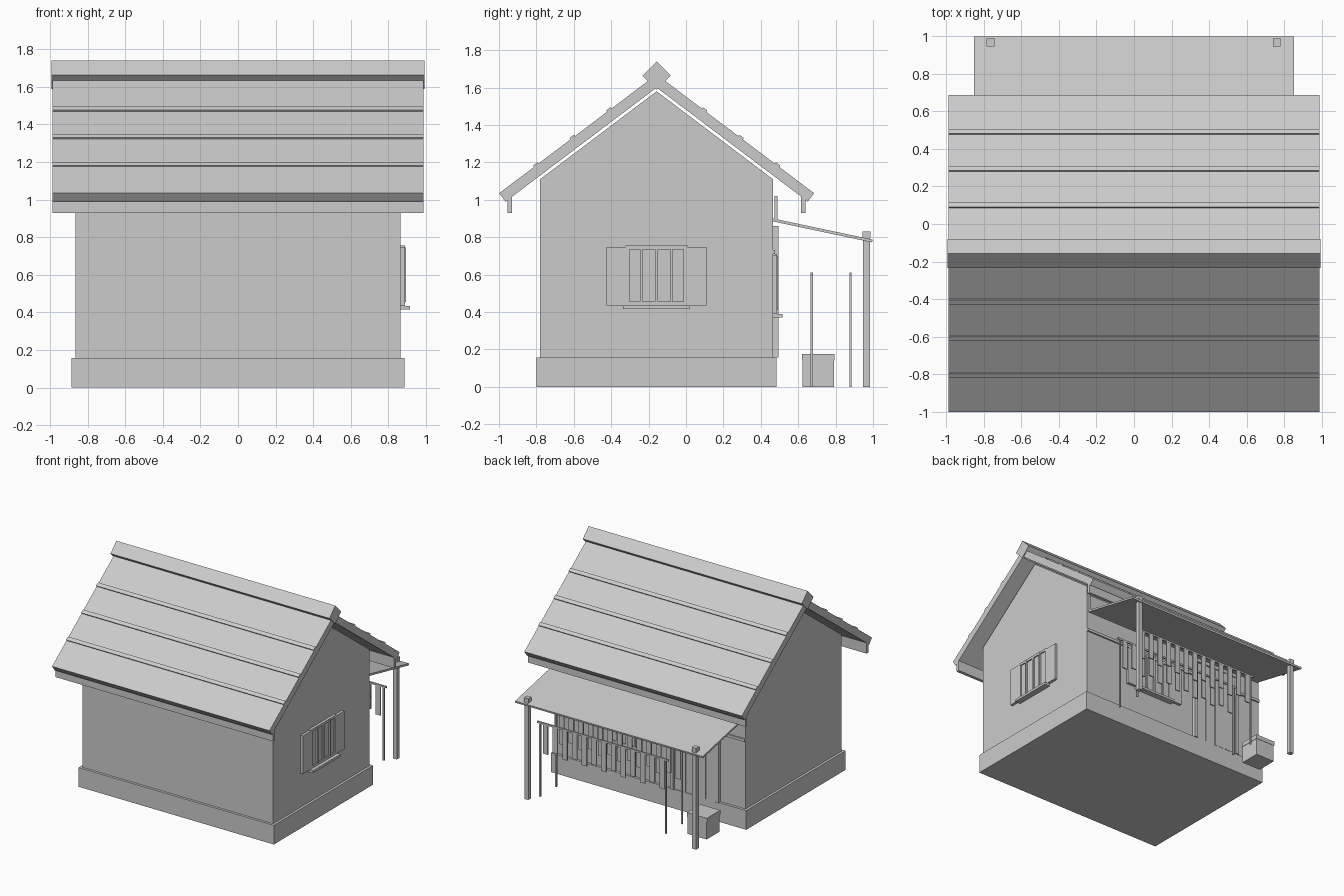
import bpy, bmesh

if "Cube" in bpy.data.objects:
    bpy.data.objects.remove(bpy.data.objects["Cube"])

RIDGE_Y = -0.157


def prism(name, pts, x0, x1):
    """Extrude a (y, z) outline along x."""
    bm = bmesh.new()
    face = bm.faces.new([bm.verts.new((x0, y, z)) for y, z in pts])
    ext = bmesh.ops.extrude_face_region(bm, geom=[face])
    vs = [v for v in ext["geom"] if isinstance(v, bmesh.types.BMVert)]
    bmesh.ops.translate(bm, verts=vs, vec=(x1 - x0, 0, 0))
    bmesh.ops.recalc_face_normals(bm, faces=bm.faces)
    me = bpy.data.meshes.new(name)
    bm.to_mesh(me)
    bm.free()
    ob = bpy.data.objects.new(name, me)
    bpy.context.collection.objects.link(ob)
    return ob


def box(name, x, y, z):
    return prism(name, [(y[0], z[0]), (y[1], z[0]), (y[1], z[1]), (y[0], z[1])], x[0], x[1])


def wall_box(name, side, w, n, z):
    """Box on a wall: w runs along the wall, n is the distance outwards."""
    if side == "right":
        return box(name, (0.865 + n[0], 0.865 + n[1]), w, z)
    return box(name, w, (0.465 + n[0], 0.465 + n[1]), z)


# Plinth and gabled body
box("plinth", (-0.885, 0.885), (-0.80, 0.485), (0, 0.157))
prism("house_body", [(-0.78, 0.15), (0.465, 0.15), (0.465, 1.11), (RIDGE_Y, 1.58), (-0.78, 1.11)],
      -0.865, 0.865)

# Roof: slab, battens and eave board on each side of the ridge
SLOPE = 0.755
for s, side in ((-1, "front"), (1, "back")):
    def roof(name, pts, hx=0.985):
        prism(f"{name}_{side}", [(RIDGE_Y + s * d, z) for d, z in pts], -hx, hx)

    roof("roof_slab", [(0, 1.67), (0.842, 1.035), (0.808, 0.99), (0, 1.60)])
    for i, d in enumerate((0.25, 0.445, 0.64)):
        z = 1.67 - SLOPE * d
        roof(f"roof_batten_{i}", [(d - 0.013, z), (d + 0.011, z - 0.018),
                                  (d + 0.021, z - 0.004), (d - 0.003, z + 0.014)])
    roof("eave_board", [(0.772, 0.93), (0.797, 0.93), (0.797, 1.02), (0.772, 1.04)])
R = 0.076
prism("ridge_cap", [(RIDGE_Y, 1.664 - R), (RIDGE_Y + R, 1.664), (RIDGE_Y, 1.664 + R),
                    (RIDGE_Y - R, 1.664)], -0.992, 0.992)


# Shuttered windows
def window(side, c, z):
    def part(name, w0, w1, n, z0, z1):
        wall_box(f"{side}_window_{name}", side, (c + w0, c + w1), (-0.005, n), (z + z0, z + z1))

    part("pane", -0.16, 0.16, 0.012, 0.01, 0.31)
    part("head", -0.165, 0.165, 0.022, 0.30, 0.32)
    part("foot", -0.165, 0.165, 0.022, 0.0, 0.02)
    part("sill", -0.178, 0.178, 0.05, -0.02, 0.0)
    part("mullion", -0.009, 0.009, 0.022, 0.01, 0.305)
    for k in (-1, 1):
        for name, a, b, n, z0, z1 in (("jamb", 0.145, 0.165, 0.022, 0.0, 0.32),
                                      ("bar", 0.075, 0.087, 0.028, 0.02, 0.31),
                                      ("shutter", 0.165, 0.267, 0.022, 0.0, 0.312)):
            lo, hi = sorted((k * a, k * b))
            part(f"{name}_{'left' if k < 0 else 'right'}", lo, hi, n, z0, z1)


window("right", -0.158, 0.435)
window("back", 0.20, 0.39)

# Back door with frame and two sliding leaves
for name, w, n, z in (("jamb_a", (-0.64, -0.61), 0.03, (0.157, 0.86)),
                      ("jamb_b", (-0.23, -0.20), 0.03, (0.157, 0.86)),
                      ("lintel", (-0.61, -0.23), 0.03, (0.83, 0.86)),
                      ("leaf_a", (-0.61, -0.41), 0.022, (0.157, 0.83)),
                      ("leaf_b", (-0.43, -0.23), 0.014, (0.157, 0.83)),
                      ("stile_a", (-0.52, -0.505), 0.027, (0.157, 0.83)),
                      ("stile_b", (-0.335, -0.32), 0.02, (0.157, 0.83))):
    wall_box(f"door_{name}", "back", w, (-0.005, n), z)

# Back wall trim
wall_box("wall_rail", "back", (-0.865, 0.865), (-0.005, 0.012), (0.71, 0.732))
wall_box("canopy_ledger", "back", (-0.85, 0.85), (0.008, 0.024), (0.88, 1.02))

# Porch canopy and posts
prism("porch_canopy", [(0.465, 0.90), (0.998, 0.787), (0.995, 0.772), (0.462, 0.885)], -0.85, 0.85)
for x in (-0.763, 0.758):
    box("porch_post", (x - 0.018, x + 0.018), (0.947, 0.984), (0, 0.82))
    box("porch_post_cap", (x - 0.02, x + 0.02), (0.945, 0.986), (0.795, 0.83))

# Drying racks with hanging strips
T = 0.006
for y in (0.672, 0.88):
    for x in (-0.435, 0.705):
        box("rack_pole", (x - T, x + T), (y - T, y + T), (0, 0.61))
    box("rack_rail", (-0.46, 0.73), (y - T, y + T), (0.598, 0.612))
    for i in range(13):
        x = 0.655 - 0.088 * i
        drop = 0.24 if i % 2 == 0 else 0.21
        box("hanging_strip", (x - 0.022, x + 0.022), (y - 0.005, y + 0.005), (0.60 - drop, 0.60))

# Storage crate
box("crate_body", (-0.742, -0.570), (0.623, 0.792), (0, 0.14))
box("crate_lid", (-0.745, -0.567), (0.62, 0.795), (0.14, 0.175))
